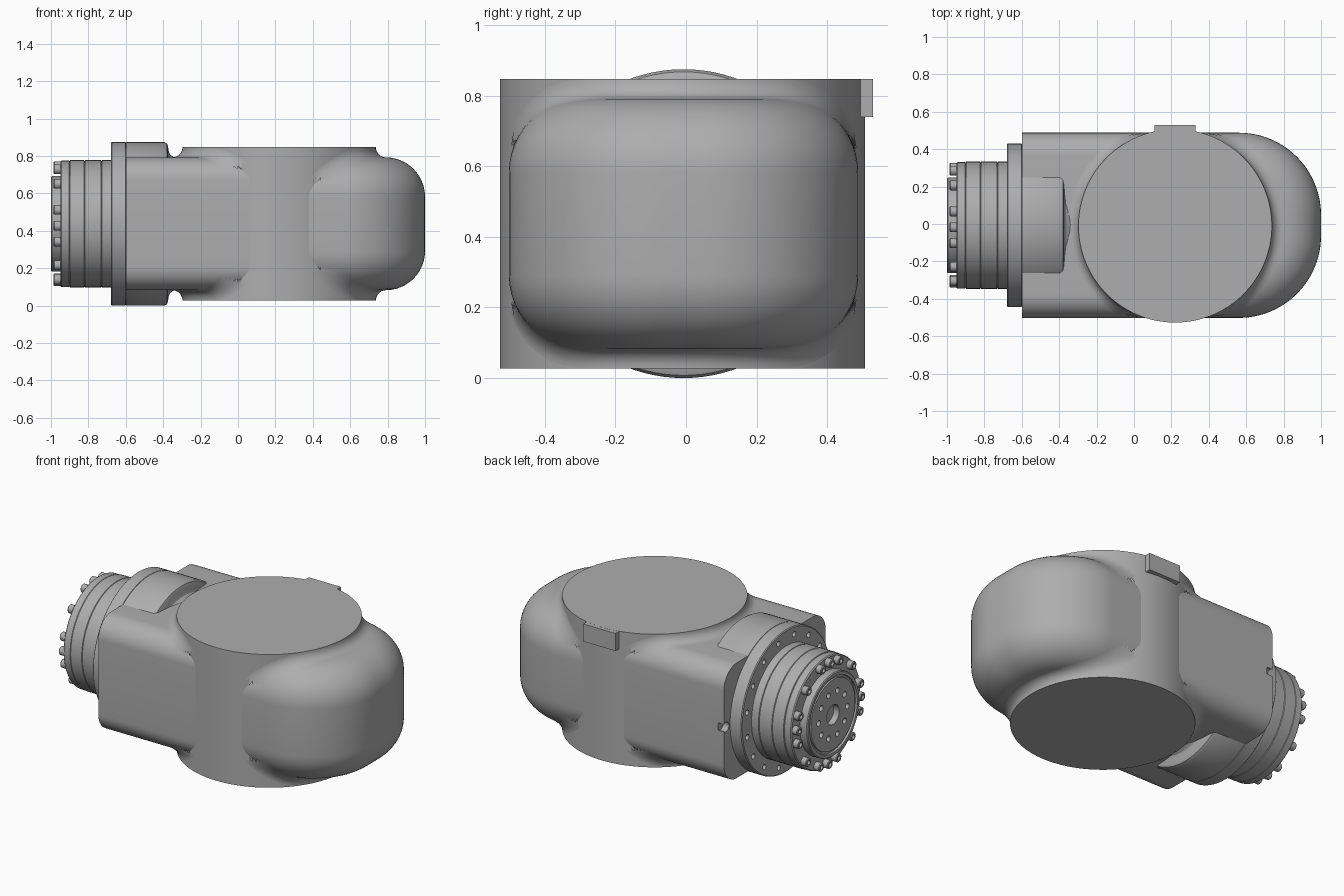
import bpy, bmesh, math
from mathutils import Vector
from math import sin, cos, pi, radians, sqrt

cube = bpy.data.objects.get("Cube")
if cube:
    bpy.data.objects.remove(cube)

CY, CZ = -0.007, 0.4375          # axis of the drive
HALF_W, HALF_H = 0.495, 0.355    # body half width and half height
TOWER_X, TOWER_Y, TOWER_R, TOWER_H = 0.22, -0.01, 0.517, 0.41
BOX_R, NOSE_R, PLAN_R, NOSE_X = 0.125, 0.21, 0.44, 0.56

grey = bpy.data.materials.new("cast grey")
grey.use_nodes = True
grey.diffuse_color = (0.42, 0.42, 0.42, 1)
grey.node_tree.nodes["Principled BSDF"].inputs["Base Color"].default_value = (0.42, 0.42, 0.42, 1)


def finish(name, bm, angle=30):
    bmesh.ops.recalc_face_normals(bm, faces=bm.faces)
    mesh = bpy.data.meshes.new(name)
    bm.to_mesh(mesh)
    bm.free()
    mesh.materials.append(grey)
    obj = bpy.data.objects.new(name, mesh)
    bpy.context.collection.objects.link(obj)
    smooth(obj, angle)
    return obj


def smooth(obj, angle=30):
    bpy.ops.object.select_all(action='DESELECT')
    obj.select_set(True)
    bpy.context.view_layer.objects.active = obj
    bpy.ops.object.shade_smooth_by_angle(angle=radians(angle))


def add_loft(bm, rings):
    """Skin a stack of closed rings and cap both ends."""
    rows = [[bm.verts.new(p) for p in ring] for ring in rings]
    n = len(rows[0])
    for a, b in zip(rows, rows[1:]):
        for i in range(n):
            j = (i + 1) % n
            bm.faces.new((a[i], a[j], b[j], b[i]))
    bm.faces.new(rows[0])
    bm.faces.new(rows[-1])


def turned(profile, y=CY, z=CZ, steps=96):
    """Rings about an x-directed axis from (x, radius) pairs."""
    return [[(x, y + r * cos(2 * pi * i / steps), z + r * sin(2 * pi * i / steps))
             for i in range(steps)] for x, r in profile]


def loft(name, rings):
    bm = bmesh.new()
    add_loft(bm, rings)
    return finish(name, bm)


def on_circle(radius, angles):
    return [(CY + radius * cos(radians(a)), CZ + radius * sin(radians(a))) for a in angles]


def drill(obj, x0, x1, holes):
    """Cut holes given as (y, z, radius) between x0 and x1."""
    bm = bmesh.new()
    for y, z, r in holes:
        add_loft(bm, turned([(x0, r), (x1, r)], y, z, 20))
    cutter = finish("hole_cutter", bm)
    cutter.hide_render = True
    mod = obj.modifiers.new("holes", 'BOOLEAN')
    mod.operation, mod.solver, mod.object = 'DIFFERENCE', 'EXACT', cutter
    bpy.ops.object.select_all(action='DESELECT')
    bpy.context.view_layer.objects.active = obj
    bpy.ops.object.modifier_apply(modifier=mod.name)
    bpy.data.objects.remove(cutter)
    smooth(obj)


# Upright round housing
loft("round_housing", [[(TOWER_X + TOWER_R * cos(2 * pi * i / 128),
                         TOWER_Y + TOWER_R * sin(2 * pi * i / 128), CZ + s * TOWER_H)
                        for i in range(128)] for s in (-1, 1)])

# Rear box with rounded long edges and a small notch
section = []
for k, (sy, sz) in enumerate([(1, 1), (-1, 1), (-1, -1), (1, -1)]):
    for i in range(13):
        a = k * pi / 2 + i * pi / 24
        section.append((CY + sy * (HALF_W - BOX_R) + BOX_R * cos(a),
                        CZ + sz * (HALF_H - BOX_R) + BOX_R * sin(a)))
box = loft("rear_box", [[(x, y, z) for y, z in section] for x in (-0.6, TOWER_X)])
drill(box, -0.65, -0.56, [(CY + HALF_W - 0.02, CZ, 0.03)])


# Rounded nose, stacked from inset outlines
def nose_outline(inset, z):
    r = PLAN_R - inset
    half = HALF_W - PLAN_R
    pts = [(TOWER_X, CY - half - r, z)]
    for side, start in ((-1, -pi / 2), (1, 0)):
        for i in range(25):
            a = start + i * pi / 48
            pts.append((NOSE_X + r * cos(a), CY + side * half + r * sin(a), z))
    return pts + [(TOWER_X, CY + half + r, z)]


arc = [i * pi / 24 for i in range(13)]
levels = [(NOSE_R * (1 - cos(a)), HALF_H - NOSE_R + NOSE_R * sin(a)) for a in arc]
loft("rounded_nose", [nose_outline(d, CZ - h) for d, h in reversed(levels)]
     + [nose_outline(d, CZ + h) for d, h in levels])


# Soft fillets where the body meets the round housing
def depth_and_height(x, y):
    y = abs(y - CY)
    edge = BOX_R
    depth = HALF_W - y
    if x > TOWER_X:
        edge = NOSE_R
        dx, dy = x - NOSE_X, y - (HALF_W - PLAN_R)
        depth = PLAN_R - (sqrt(dx * dx + dy * dy) if dx > 0 and dy > 0 else max(dx, dy))
    t = min(max(edge - depth, 0), edge)
    return depth, HALF_H - edge + sqrt(edge * edge - t * t)


def fillet(name, side, size=0.055, steps=160, rows=8):
    bm = bmesh.new()
    grid = []
    for i in range(steps):
        a = 2 * pi * i / steps
        row = []
        for j in range(rows + 1):
            d = size * (1 - cos(j * pi / 2 / rows))
            x = TOWER_X + (TOWER_R + d) * cos(a)
            y = TOWER_Y + (TOWER_R + d) * sin(a)
            depth, h = depth_and_height(x, y)
            h += size - sqrt(max(size ** 2 - (size - d) ** 2, 0))
            row.append((bm.verts.new((x, y, CZ + side * min(h, TOWER_H))), depth))
        grid.append(row)
    for i in range(steps):
        a, b = grid[i], grid[(i + 1) % steps]
        for j in range(rows):
            quad = (a[j], a[j + 1], b[j + 1], b[j])
            if min(q[1] for q in quad) > 0.004:
                bm.faces.new([q[0] for q in quad])
    bmesh.ops.delete(bm, geom=[v for v in bm.verts if not v.link_faces], context='VERTS')
    obj = finish(name, bm, 60)
    if sum(p.normal.z for p in obj.data.polygons) * side < 0:
        obj.data.flip_normals()


fillet("upper_fillet", 1)
fillet("lower_fillet", -1)

# Locating tab at the back of the housing
bm = bmesh.new()
bmesh.ops.create_cube(bm, size=1)
for v in bm.verts:
    v.co = Vector((0.22 + v.co.x * 0.22, 0.49 + v.co.y * 0.08, 0.793 + v.co.z * 0.108))
finish("rear_tab", bm)

# Mounting drum with its bolt flange
drum = loft("mounting_drum", turned([
    (-0.68, 0.432), (-0.675, 0.4375), (-0.602, 0.4375), (-0.6, 0.434), (-0.598, 0.4375),
    (-0.395, 0.4375), (-0.38, 0.43), (-0.374, 0.415), (-0.372, 0.395), (-0.365, 0.373),
    (-0.35, 0.36), (-0.33, 0.352)]))
drill(drum, -0.7, -0.64, [(y, z, 0.016) for y, z in
                          on_circle(0.39, [22.5 * i + 11 for i in range(16)])])

# Gear case with thin seams
loft("gear_case", turned([
    (-0.66, 0.34), (-0.727, 0.34), (-0.73, 0.335), (-0.733, 0.34), (-0.817, 0.34),
    (-0.82, 0.336), (-0.823, 0.34), (-0.897, 0.34), (-0.9, 0.334), (-0.903, 0.338),
    (-0.944, 0.338), (-0.95, 0.332)]))

# Output hub with a ring groove, bolt circle and centre bore
hub = loft("output_hub", turned([
    (-0.93, 0.255), (-0.995, 0.255), (-1.0, 0.25), (-1.0, 0.232), (-0.988, 0.23),
    (-0.988, 0.218), (-0.997, 0.216), (-0.997, 0.1)]))
holes = [(y, z, 0.017) for y, z in on_circle(0.14, range(0, 360, 36))]
drill(hub, -1.02, -0.96, holes + [(CY, CZ, 0.06)])

# Cap screws around the hub
bm = bmesh.new()
for y, z in on_circle(0.307, [q + a for q in range(0, 360, 90) for a in (-14, 2, 18, 46)]):
    add_loft(bm, turned([(-0.94, 0.026), (-0.982, 0.026), (-0.986, 0.022),
                         (-0.986, 0.013), (-0.968, 0.013)], y, z, 18))
finish("cap_screws", bm)
